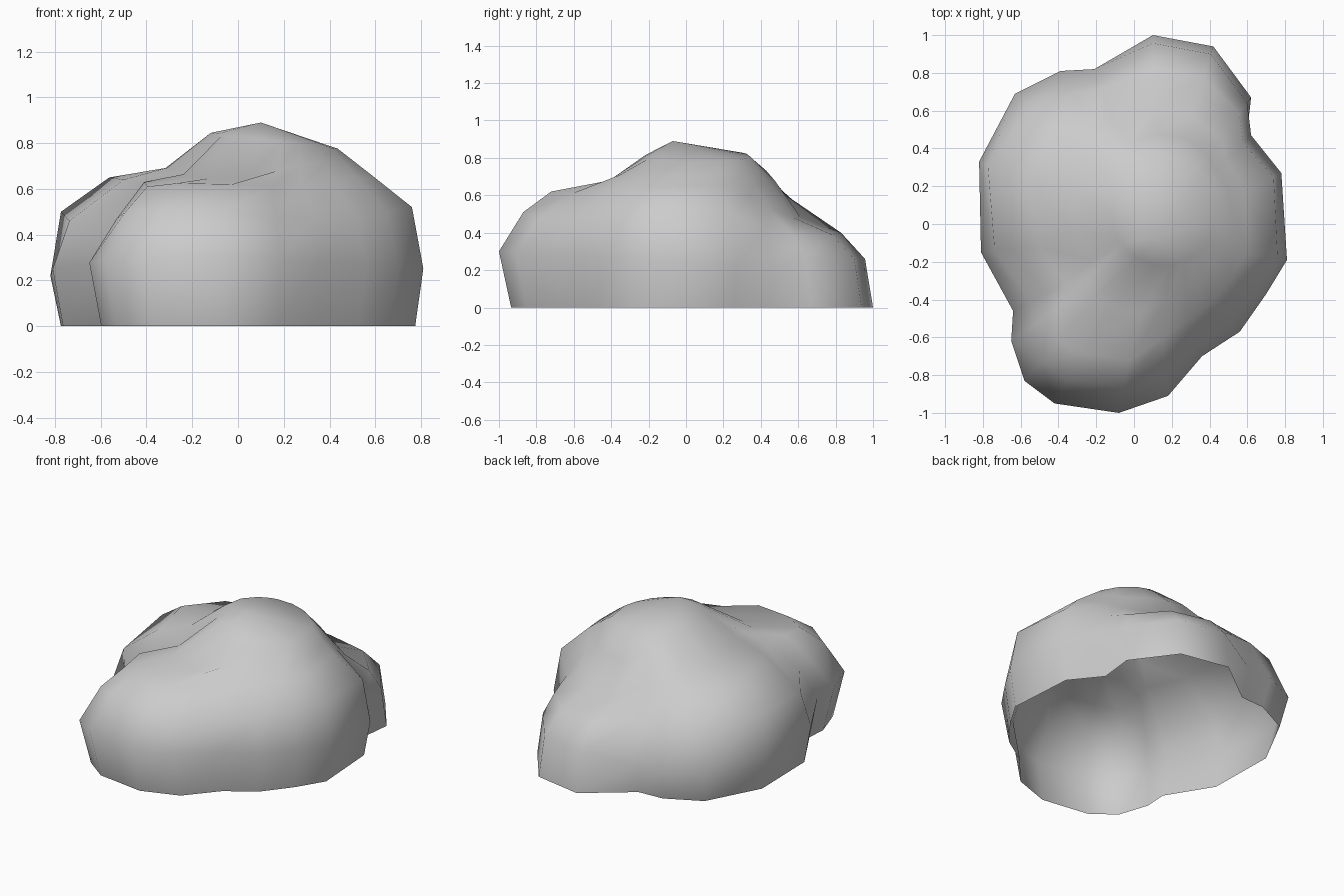
import bpy
import math

cube = bpy.data.objects.get("Cube")
if cube:
    bpy.data.objects.remove(cube, do_unlink=True)

# Summit of the boulder; every ring is scaled about its plan position
PEAK_X, PEAK_Y, PEAK_Z = 0.1, -0.07, 0.89

# Widest outline, counter-clockwise from the rear lobe:
# x, y, shoulder scale, shoulder height, ledge scale, ledge height,
# and the sag of the slope between ledge and crown
OUTLINE = [
    (0.42, 0.94, .84, .39, .64, .48, -.02),
    (0.10, 1.00, .84, .40, .64, .48, -.03),
    (-.21, 0.82, .88, .45, .68, .60, -.02),
    (-.39, 0.81, .87, .46, .67, .62, .01),
    (-.63, 0.69, .89, .47, .72, .62, .04),
    (-.82, 0.33, .95, .50, .72, .65, .065),
    (-.81, -.15, .92, .46, .66, .64, .05),
    (-.64, -.46, .87, .45, .62, .61, .05),
    (-.65, -.62, .84, .47, .68, .63, .07),
    (-.58, -.83, .87, .50, .73, .61, .07),
    (-.42, -.95, .86, .52, .70, .625, .08),
    (-.08, -1.0, .86, .51, .70, .62, .08),
    (0.18, -.91, .86, .47, .64, .61, .03),
    (0.36, -.70, .90, .47, .70, .62, 0),
    (0.56, -.57, .90, .48, .68, .64, 0),
    (0.70, -.37, .92, .50, .70, .65, 0),
    (0.81, -.19, .93, .52, .70, .65, 0),
    (0.78, 0.27, .94, .50, .72, .65, 0),
    (0.62, 0.47, .92, .43, .75, .60, 0),
    (0.62, 0.67, .88, .38, .70, .52, 0),
]


def toward_peak(x, y, scale, z):
    """Point on the line from the summit to an outline point."""
    return (PEAK_X + (x - PEAK_X) * scale, PEAK_Y + (y - PEAK_Y) * scale, z)


def column(x, y, shoulder, shoulder_z, ledge, ledge_z, sag):
    """Vertical profile of the rock in one direction, ground to crown."""
    if x > 0 and y > 0.6:           # rear lobe flares to the ground
        base, belt, belt_z = 1.0, 0.96, 0.26
    else:                           # elsewhere the foot tucks under
        base = 0.93 if y < -0.4 else 0.95
        belt, belt_z = 1.0, 0.24 - 0.06 * y
    angle = math.atan2(y - PEAK_Y, x - PEAK_X)
    crown = (0.16 + 0.28 * math.cos(angle),
             0.06 + 0.28 * math.sin(angle),
             0.81 - 0.035 * math.cos(angle))
    ledge_point = toward_peak(x, y, ledge, ledge_z)
    slope = [(a + b) / 2 for a, b in zip(ledge_point, crown)]
    slope[2] -= sag
    return [toward_peak(x, y, base, 0),
            toward_peak(x, y, belt, belt_z),
            toward_peak(x, y, shoulder, shoulder_z),
            ledge_point,
            slope,
            crown]


# Boulder shell, open underneath
columns = [column(*row) for row in OUTLINE]
rings = len(columns[0])
verts = [point for col in columns for point in col]
verts.append((PEAK_X, PEAK_Y, PEAK_Z))
peak = len(verts) - 1
faces = []
for i in range(len(columns)):
    a = i * rings
    b = (i + 1) % len(columns) * rings
    for k in range(rings - 1):
        faces.append((a + k, b + k, b + k + 1, a + k + 1))
    faces.append((a + rings - 1, b + rings - 1, peak))

mesh = bpy.data.meshes.new("boulder")
mesh.from_pydata(verts, [], faces)
mesh.update()
mesh.shade_smooth()
boulder = bpy.data.objects.new("boulder", mesh)
bpy.context.collection.objects.link(boulder)

# Plain grey stone
stone = bpy.data.materials.new("grey_stone")
stone.use_nodes = True
stone.diffuse_color = (0.6, 0.6, 0.6, 1)
shader = next(n for n in stone.node_tree.nodes if n.type == "BSDF_PRINCIPLED")
shader.inputs["Base Color"].default_value = (0.6, 0.6, 0.6, 1)
shader.inputs["Roughness"].default_value = 0.9
mesh.materials.append(stone)
